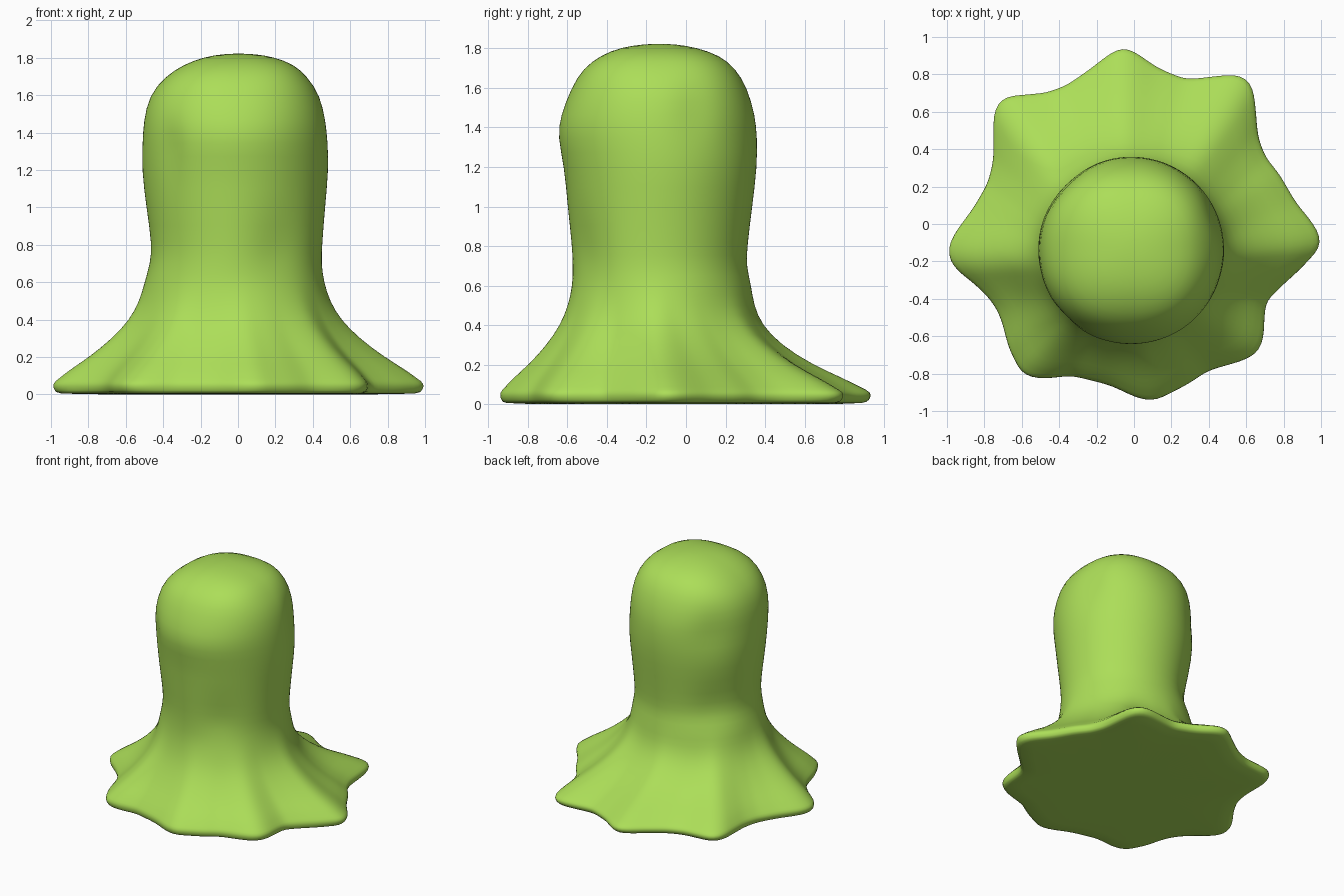
import bpy
import bmesh
import math
from mathutils import Vector

cube = bpy.data.objects.get("Cube")
if cube:
    bpy.data.objects.remove(cube, do_unlink=True)

SEGMENTS = 96

# Wavy hem, counter-clockwise, as seen from above
HEM = [
    (1, -.12), (.99, -.04), (.86, .12), (.78, .26), (.7, .36), (.66, .47),
    (.65, .62), (.63, .76), (.56, .8), (.45, .79), (.28, .77), (.13, .83),
    (-.04, .95), (-.13, .91), (-.23, .83), (-.36, .74), (-.47, .7),
    (-.69, .68), (-.73, .64), (-.75, .58), (-.75, .34), (-.78, .22),
    (-.86, .08), (-.96, -.05), (-1, -.15), (-.97, -.23), (-.85, -.32),
    (-.76, -.41), (-.71, -.5), (-.67, -.66), (-.6, -.8), (-.52, -.83),
    (-.33, -.81), (-.13, -.86), (.04, -.94), (.12, -.94), (.28, -.86),
    (.4, -.78), (.55, -.74), (.65, -.7), (.69, -.64), (.7, -.42), (.8, -.32),
    (.88, -.25),
]

# Skirt levels: height, share of the hem shape
SKIRT = [(0, .93), (.012, .97), (.03, 1), (.06, 1.01), (.085, .94), (.13, .83),
         (.2, .61), (.3, .36), (.4, .17), (.5, .06)]

# Body levels: height, left and right x, front and back y, squareness
BODY = [
    (.6, -.5, .46, -.575, .33, 2), (.7, -.47, .445, -.575, .305, 2),
    (.8, -.46, .45, -.58, .31, 2), (1, -.49, .465, -.6, .335, 2),
    (1.2, -.515, .485, -.615, .36, 2), (1.35, -.51, .48, -.65, .36, 2),
    (1.46, -.505, .47, -.635, .35, 2.1), (1.6, -.475, .44, -.58, .31, 2.2),
    (1.7, -.39, .37, -.52, .25, 2.4), (1.765, -.29, .3, -.43, .17, 2.5),
    (1.805, -.18, .19, -.33, .05, 2.4), (1.82, -.08, .09, -.22, -.05, 2),
]

# Soft hollows: centre, radius, depth
HOLLOWS = [
    (Vector((-.36, -.5, 1.3)), .08, .03),
    (Vector((.22, -.53, .8)), .17, .03),
    (Vector((.45, .05, 1.5)), .12, .02),
    (Vector((-.35, .2, 1.4)), .14, .015),
    (Vector((-.33, .16, .78)), .16, .02),
]


def hem_point(angle):
    """Point where a ray from the centre meets the hem."""
    ray = Vector((math.cos(angle), math.sin(angle)))
    for a, b in zip(HEM, HEM[1:] + HEM[:1]):
        a, b = Vector(a), Vector(b)
        if ray.cross(a) <= 0 < ray.cross(b) and ray.dot(a + b) > 0:
            return ray * (a.cross(b) / ray.cross(b - a))
    return ray


def body_point(level, angle):
    """Point on the rounded-square body section."""
    z, x0, x1, y0, y1, power = level
    c, s = math.cos(angle), math.sin(angle)
    radius = (abs(c) ** power + abs(s) ** power) ** (-1 / power)
    return Vector(((x0 + x1) / 2 + (x1 - x0) / 2 * radius * c,
                   (y0 + y1) / 2 + (y1 - y0) / 2 * radius * s))


def soften(point):
    """Push a surface point inwards near each hollow."""
    inward = Vector((-point.x, -.13 - point.y, 0)).normalized()
    push = sum(depth * math.exp(-((point - centre).length / radius) ** 2)
               for centre, radius, depth in HOLLOWS)
    return point + inward * push


angles = [2 * math.pi * i / SEGMENTS for i in range(SEGMENTS)]
bm = bmesh.new()
rings = []

# Flared skirt blends from the hem into the neck
for z, share in SKIRT:
    ring = []
    for angle in angles:
        back = max(0, math.sin(angle))
        weight = share ** (1 + .35 * back) if z > .07 else share
        flat = body_point(BODY[0], angle).lerp(hem_point(angle), weight)
        ring.append(bm.verts.new((flat.x, flat.y, z)))
    rings.append(ring)

# Body and domed head
for level in BODY:
    ring = []
    for angle in angles:
        flat = body_point(level, angle)
        ring.append(bm.verts.new(soften(Vector((flat.x, flat.y, level[0])))))
    rings.append(ring)

for low, high in zip(rings, rings[1:]):
    for i in range(SEGMENTS):
        j = (i + 1) % SEGMENTS
        bm.faces.new((low[i], low[j], high[j], high[i]))

# Crown and flat underside
for ring, z, y in ((rings[0], 0, 0), (rings[-1], 1.823, -.135)):
    middle = bm.verts.new((0, y, z))
    for i in range(SEGMENTS):
        bm.faces.new((ring[i], ring[(i + 1) % SEGMENTS], middle))
bmesh.ops.recalc_face_normals(bm, faces=bm.faces)

mesh = bpy.data.meshes.new("flared_body")
bm.to_mesh(mesh)
bm.free()
body = bpy.data.objects.new("flared_body", mesh)
bpy.context.collection.objects.link(body)

# Lime green skin
skin = bpy.data.materials.new("lime_green")
skin.use_nodes = True
colour = (.413, .73, .098, 1)
skin.diffuse_color = colour
skin.node_tree.nodes["Principled BSDF"].inputs["Base Color"].default_value = colour
mesh.materials.append(skin)

rounding = body.modifiers.new("rounding", "SUBSURF")
rounding.levels = rounding.render_levels = 1
mesh.polygons.foreach_set("use_smooth", [True] * len(mesh.polygons))
